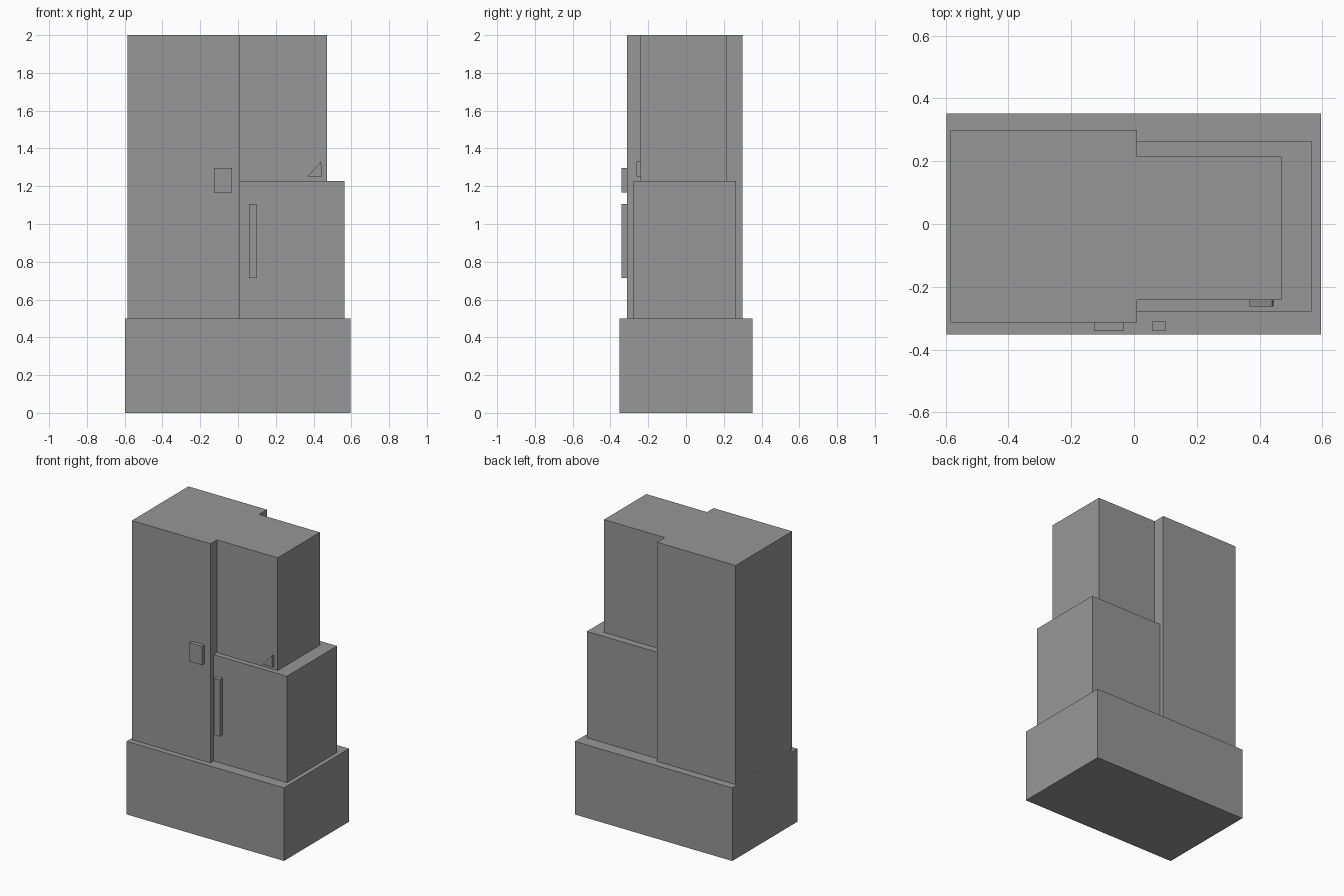
import bpy
import bmesh

if "Cube" in bpy.data.objects:
    bpy.data.objects.remove(bpy.data.objects["Cube"])

grey = bpy.data.materials.new("mid_grey")
grey.diffuse_color = (0.31, 0.31, 0.31, 1.0)
grey.use_nodes = True
grey.node_tree.nodes["Principled BSDF"].inputs["Base Color"].default_value = grey.diffuse_color


def prism(name, profile, y0, y1):
    """Extrude an x-z outline from y0 (front) to y1 (back)."""
    bm = bmesh.new()
    face = bm.faces.new([bm.verts.new((x, y0, z)) for x, z in profile])
    extruded = bmesh.ops.extrude_face_region(bm, geom=[face])["geom"]
    verts = [v for v in extruded if isinstance(v, bmesh.types.BMVert)]
    bmesh.ops.translate(bm, verts=verts, vec=(0, y1 - y0, 0))
    bmesh.ops.recalc_face_normals(bm, faces=bm.faces[:])
    mesh = bpy.data.meshes.new(name)
    bm.to_mesh(mesh)
    bm.free()
    mesh.materials.append(grey)
    obj = bpy.data.objects.new(name, mesh)
    bpy.context.collection.objects.link(obj)
    return obj


def box(name, x0, x1, y0, y1, z0, z1):
    return prism(name, [(x0, z0), (x1, z0), (x1, z1), (x0, z1)], y0, y1)


# Main stacked volumes
box("base", -0.597, 0.595, -0.352, 0.352, 0.0, 0.5)
box("tall_block", -0.585, 0.01, -0.313, 0.299, 0.5, 2.0)
box("lower_side_block", 0.01, 0.565, -0.278, 0.265, 0.5, 1.228)
box("upper_side_block", 0.01, 0.47, -0.242, 0.215, 1.228, 2.0)

# Small front details
box("square_plate", -0.128, -0.033, -0.341, -0.313, 1.168, 1.296)
box("vertical_bar", 0.059, 0.101, -0.341, -0.309, 0.714, 1.105)
prism("triangle_plate", [(0.368, 1.252), (0.444, 1.252), (0.44, 1.33)], -0.262, -0.242)
